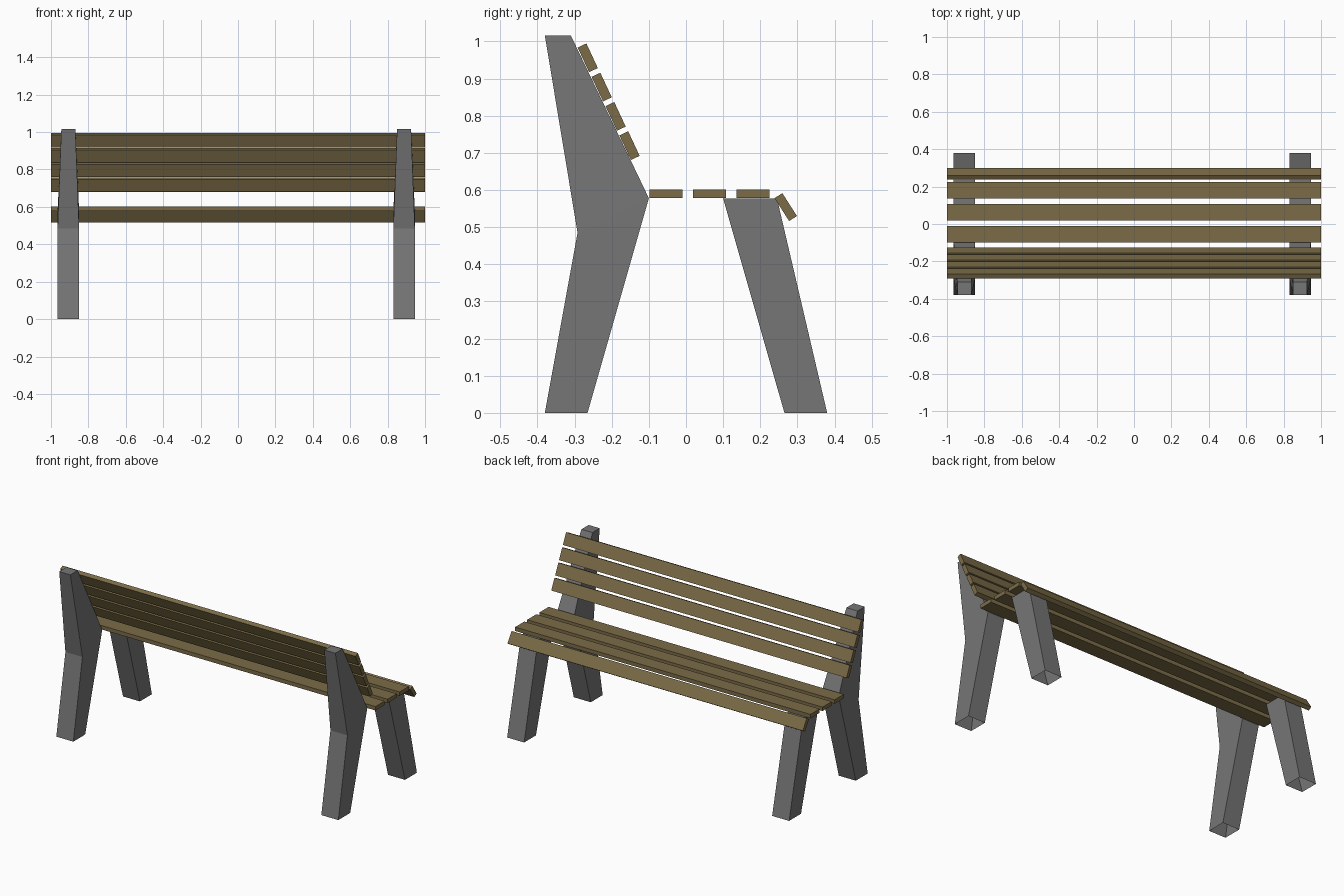
import bpy, bmesh
from math import radians
from mathutils import Matrix, Vector

if "Cube" in bpy.data.objects:
    bpy.data.objects.remove(bpy.data.objects["Cube"])

wood = bpy.data.materials.new("wood")
wood.diffuse_color = (0.20, 0.15, 0.064, 1)
wood.use_nodes = True
wood.node_tree.nodes["Principled BSDF"].inputs["Base Color"].default_value = wood.diffuse_color
concrete = bpy.data.materials.new("concrete")
concrete.diffuse_color = (0.18, 0.18, 0.18, 1)
concrete.use_nodes = True
concrete.node_tree.nodes["Principled BSDF"].inputs["Base Color"].default_value = concrete.diffuse_color


def finish(name, bm, mat):
    bmesh.ops.recalc_face_normals(bm, faces=bm.faces)
    mesh = bpy.data.meshes.new(name)
    bm.to_mesh(mesh)
    bm.free()
    mesh.materials.append(mat)
    bpy.context.collection.objects.link(bpy.data.objects.new(name, mesh))


def leg(name, x, sections):
    """Loft rectangular sections: (back y, z), (front y, z), width."""
    bm = bmesh.new()
    rings = []
    for (y0, z0), (y1, z1), w in sections:
        corners = [(-w / 2, y0, z0), (w / 2, y0, z0), (w / 2, y1, z1), (-w / 2, y1, z1)]
        rings.append([bm.verts.new(Vector(c) + Vector((x, 0, 0))) for c in corners])
    for a, b in zip(rings, rings[1:]):
        for i in range(4):
            j = (i + 1) % 4
            bm.faces.new((a[i], a[j], b[j], b[i]))
    # Closed top, open foot
    bm.faces.new(rings[-1])
    finish(name, bm, concrete)


def slat(name, y, z, width, thick, tilt):
    bm = bmesh.new()
    m = (Matrix.Translation((0, y, z)) @ Matrix.Rotation(radians(tilt), 4, 'X')
         @ Matrix.Diagonal((2, width, thick, 1)))
    bmesh.ops.create_cube(bm, size=1, matrix=m)
    finish(name, bm, wood)


# Legs: the bent rear ones carry the backrest and taper upwards
for side, x in (("left", -0.907), ("right", 0.888)):
    leg("rear_leg_" + side, x, [
        ((-0.38, 0), (-0.265, 0), 0.115),
        ((-0.292, 0.485), (-0.10, 0.578), 0.115),
        ((-0.38, 1.016), (-0.31, 1.016), 0.075)])
    leg("front_leg_" + side, x, [
        ((0.265, 0), (0.38, 0), 0.115),
        ((0.10, 0.577), (0.245, 0.577), 0.115)])

# Seat slats and the sloping front edge slat
for i in range(3):
    slat(f"seat_slat_{i + 1}", -0.054 + 0.117 * i, 0.590, 0.089, 0.024, 0)
slat("seat_edge_slat", 0.2685, 0.554, 0.073, 0.025, -57.5)

# Backrest slats along the slope of the rear legs
for i in range(4):
    slat(f"back_slat_{i + 1}", -0.152 - 0.0375 * i, 0.7195 + 0.0788 * i, 0.073, 0.026, -65)
